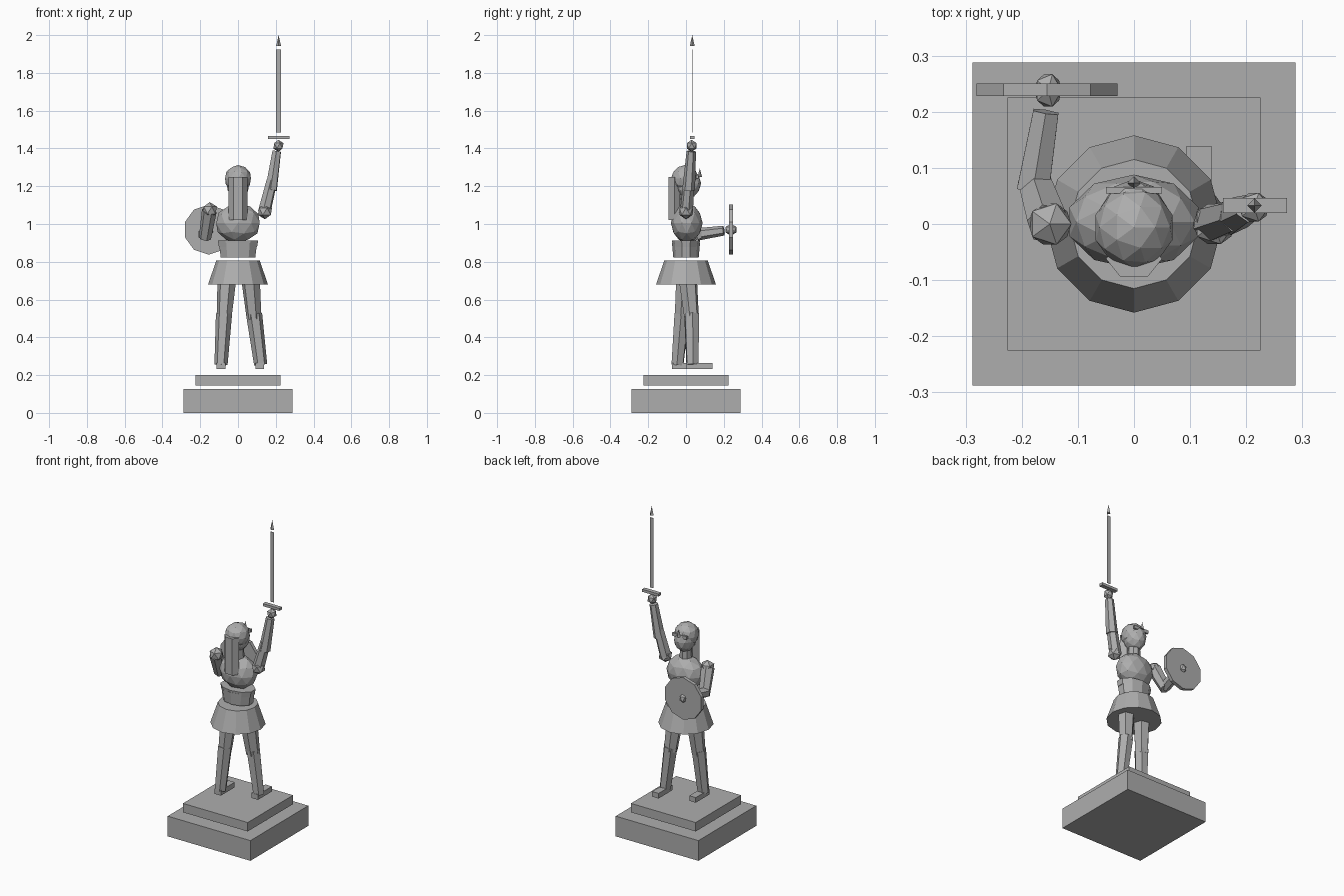
import bpy, bmesh, math
from mathutils import Matrix, Vector

stone = bpy.data.materials.new("grey_stone")
stone.diffuse_color = (0.42, 0.42, 0.42, 1)


def finish(name, bm):
    bmesh.ops.recalc_face_normals(bm, faces=bm.faces)
    me = bpy.data.meshes.new(name)
    bm.to_mesh(me)
    bm.free()
    me.materials.append(stone)
    ob = bpy.data.objects.new(name, me)
    bpy.context.collection.objects.link(ob)
    return ob


def box(name, c, size):
    bm = bmesh.new()
    bmesh.ops.create_cube(bm, size=1, matrix=Matrix.Translation(c) @ Matrix.Diagonal((*size, 1)))
    return finish(name, bm)


def ball(name, c, r, sub=1):
    bm = bmesh.new()
    bmesh.ops.create_icosphere(bm, subdivisions=sub, radius=1,
                               matrix=Matrix.Translation(c) @ Matrix.Diagonal((*r, 1)))
    return finish(name, bm)


def tube(name, a, b, r1, r2, n=6, flat=1.0, turn=0.0):
    """Tapered prism from a to b; flat squashes it in world y for upright parts."""
    a, b = Vector(a), Vector(b)
    d = b - a
    rot = d.to_track_quat('Z', 'Y').to_matrix().to_4x4()
    if abs(d.x) + abs(d.y) < 1e-6:
        rot = Matrix()
    m = (Matrix.Translation((a + b) / 2) @ Matrix.Diagonal((1, flat, 1, 1))
         @ rot @ Matrix.Rotation(turn, 4, 'Z'))
    bm = bmesh.new()
    bmesh.ops.create_cone(bm, cap_ends=True, segments=n, radius1=r1, radius2=r2,
                          depth=d.length, matrix=m)
    return finish(name, bm)


# plinth
box("plinth_lower", (0, 0, 0.0635), (0.575, 0.575, 0.127))
box("plinth_upper", (0, 0, 0.172), (0.45, 0.45, 0.056))

# legs: side, hip, knee, ankle, foot centre
for side, hip, knee, ankle, foot in (
        ("left", (-0.055, 0, 0.76), (-0.074, -0.022, 0.50), (-0.09, -0.045, 0.255), (-0.09, -0.005, 0.249)),
        ("right", (0.062, 0.005, 0.76), (0.085, 0.03, 0.50), (0.12, 0.034, 0.255), (0.116, 0.07, 0.249))):
    tube(side + "_thigh", hip, knee, 0.053, 0.040)
    tube(side + "_shin", (knee[0], knee[1], 0.525), ankle, 0.043, 0.035)
    box(side + "_foot", foot, (0.045, 0.138, 0.032))

# skirt, waist and belt
tube("skirt", (0, 0, 0.68), (0, 0, 0.808), 0.158, 0.115, 12)
tube("waist", (0, 0, 0.822), (0, 0, 0.90), 0.096, 0.106, 10, 0.70)
tube("belt", (0, 0, 0.878), (0, 0, 0.912), 0.106, 0.112, 10, 0.66)

# torso, neck, head
ball("chest", (0, 0.004, 1.005), (0.121, 0.084, 0.104), 2)
tube("neck", (0, 0, 1.07), (0, 0, 1.18), 0.038, 0.034, 8)
ball("head", (0, 0.008, 1.215), (0.062, 0.072, 0.08), 2)
ball("hair_cap", (0, -0.006, 1.24), (0.072, 0.073, 0.072), 2)
tube("long_hair", (0, -0.062, 1.02), (0, -0.062, 1.25), 0.05, 0.05, 6, 0.72, math.pi / 6)
box("tiara", (0, 0.06, 1.25), (0.10, 0.012, 0.02))
tube("tiara_spike", (0, 0.073, 1.25), (0, 0.073, 1.295), 0.012, 0.0, 4)

# raised arm
ball("right_shoulder", (0.143, 0, 1.067), (0.042, 0.042, 0.042))
tube("right_upper_arm", (0.138, 0.002, 1.06), (0.18, 0.016, 1.23), 0.035, 0.03)
tube("right_forearm", (0.175, 0.014, 1.18), (0.205, 0.028, 1.385), 0.034, 0.025)
ball("right_hand", (0.214, 0.03, 1.414), (0.03, 0.03, 0.032))

# sword
box("sword_guard", (0.216, 0.033, 1.457), (0.114, 0.026, 0.016))
box("sword_blade", (0.215, 0.033, 1.705), (0.025, 0.002, 0.44))
tube("sword_tip", (0.215, 0.033, 1.942), (0.215, 0.033, 2.0), 0.013, 0.0, 4)

# shield arm
ball("left_shoulder", (-0.15, 0, 1.073), (0.043, 0.043, 0.043))
tube("left_upper_arm", (-0.152, 0.0, 1.07), (-0.175, 0.07, 0.925), 0.040, 0.033)
tube("left_forearm", (-0.18, 0.06, 0.945), (-0.157, 0.20, 0.965), 0.033, 0.026)
ball("left_hand", (-0.153, 0.238, 0.97), (0.027, 0.034, 0.032))

# round shield, ten sides
tube("shield", (-0.155, 0.228, 0.97), (-0.155, 0.25, 0.97), 0.132, 0.132, 10)
bpy.context.view_layer.update()
